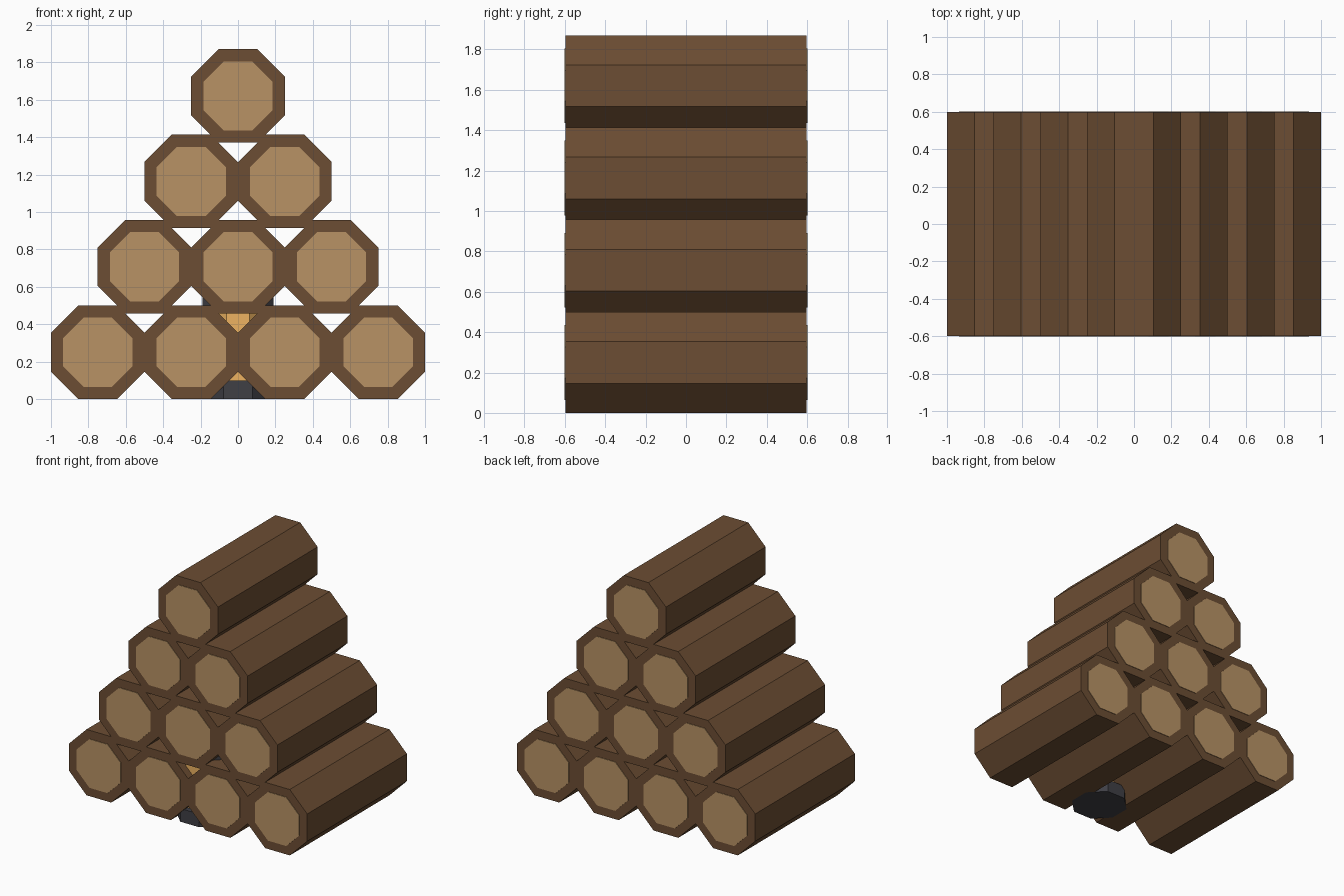
import bpy, bmesh
from math import cos, sin, pi, sqrt
from mathutils import Matrix

if "Cube" in bpy.data.objects:
    bpy.data.objects.remove(bpy.data.objects["Cube"])


def material(name, rgb):
    m = bpy.data.materials.new(name)
    m.diffuse_color = (*rgb, 1)
    m.use_nodes = True
    m.node_tree.nodes["Principled BSDF"].inputs["Base Color"].default_value = m.diffuse_color
    return m


BARK = material("bark", (0.15, 0.075, 0.033))
WOOD = material("cut_wood", (0.48, 0.29, 0.13))
METAL = material("dark_metal", (0.05, 0.05, 0.06))
GLOW = material("amber_glass", (0.85, 0.45, 0.12))


def prism(name, half_bottom, half_top, depth, center, mat, along_y=False):
    """Octagonal prism sized by its flat-to-centre distance."""
    bm = bmesh.new()
    rings = []
    for half, z in ((half_bottom, -depth / 2), (half_top, depth / 2)):
        r = half / cos(pi / 8)
        rings.append([bm.verts.new((r * cos(pi / 8 + i * pi / 4),
                                    r * sin(pi / 8 + i * pi / 4), z)) for i in range(8)])
    low, high = rings
    bm.faces.new(low[::-1])
    bm.faces.new(high)
    for i in range(8):
        j = (i + 1) % 8
        bm.faces.new((low[i], low[j], high[j], high[i]))
    if along_y:
        bm.transform(Matrix.Rotation(pi / 2, 4, 'X'))
    mesh = bpy.data.meshes.new(name)
    bm.to_mesh(mesh)
    bm.free()
    mesh.materials.append(mat)
    ob = bpy.data.objects.new(name, mesh)
    ob.location = center
    bpy.context.collection.objects.link(ob)
    return ob


# Pyramid of logs: four rows nested bevel to bevel
R = 0.25
ROW_STEP = 0.4567
for row in range(4):
    count = 4 - row
    for k in range(count):
        x = (k - (count - 1) / 2) * 2 * R
        z = R + row * ROW_STEP
        tag = f"{row + 1}_{k + 1}"
        prism(f"log_{tag}", R, R, 1.196, (x, 0, z), BARK, True)
        # Pale cut face on each end
        for side, y in (("front", -0.597), ("back", 0.597)):
            prism(f"cut_end_{side}_{tag}", 0.185, 0.185, 0.01, (x, y, z), WOOD, True)

# Lantern tucked into the stack near the front
LY = -0.39
prism("lantern_base", 0.19, 0.19, 0.10, (0, LY, 0.05), METAL)
prism("lantern_glass", 0.15, 0.15, 0.40, (0, LY, 0.30), GLOW)
prism("lantern_cap", 0.19, 0.19, 0.08, (0, LY, 0.54), METAL)
